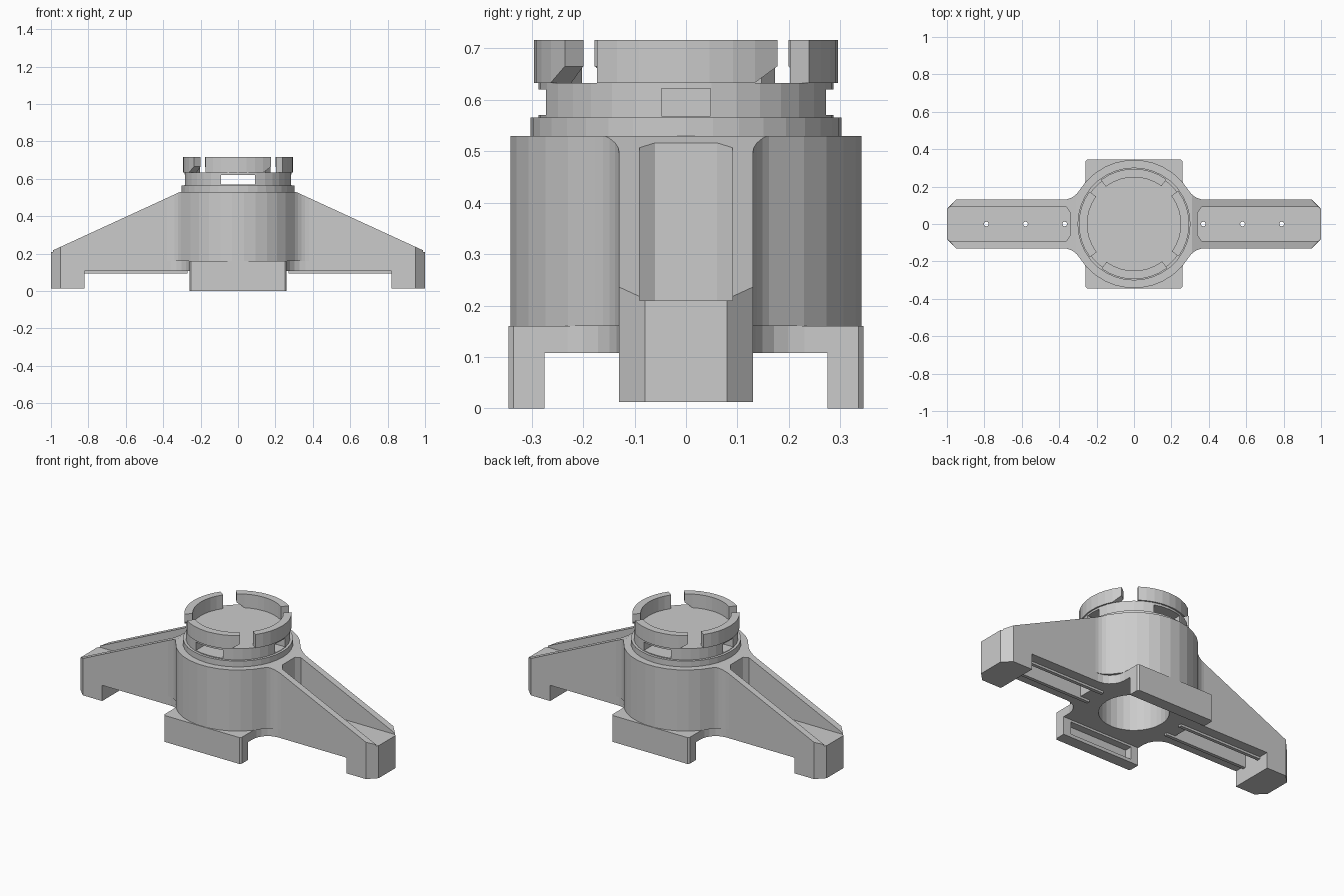
import bpy, bmesh
from math import sin, cos, radians, pi

if "Cube" in bpy.data.objects:
    bpy.data.objects.remove(bpy.data.objects["Cube"])


def mesh_object(name, bm):
    bmesh.ops.recalc_face_normals(bm, faces=bm.faces)
    me = bpy.data.meshes.new(name)
    bm.to_mesh(me)
    bm.free()
    ob = bpy.data.objects.new(name, me)
    bpy.context.collection.objects.link(ob)
    return ob


def prism(name, pts, lo, hi, axis="z"):
    """Extrude a 2D outline along z (xy points) or along y (xz points)."""
    bm = bmesh.new()
    place = (lambda p, t: (p[0], p[1], t)) if axis == "z" else (lambda p, t: (p[0], t, p[1]))
    a = [bm.verts.new(place(p, lo)) for p in pts]
    b = [bm.verts.new(place(p, hi)) for p in pts]
    bm.faces.new(a)
    bm.faces.new(b)
    n = len(pts)
    for i in range(n):
        j = (i + 1) % n
        bm.faces.new((a[i], a[j], b[j], b[i]))
    return mesh_object(name, bm)


def box(name, x, y, z):
    return prism(name, [(x[0], y[0]), (x[1], y[0]), (x[1], y[1]), (x[0], y[1])], z[0], z[1])


def arc(cx, cy, r, a0, a1, n):
    return [(cx + r * cos(radians(a0 + (a1 - a0) * i / n)),
             cy + r * sin(radians(a0 + (a1 - a0) * i / n))) for i in range(n + 1)]


def disc(name, r, lo, hi, n=36, cx=0, cy=0):
    return prism(name, arc(cx, cy, r, 0, 360, n)[:-1], lo, hi)


def four_way(q):
    """Mirror a first-quadrant outline into all four quadrants."""
    return (q + [(-x, y) for x, y in reversed(q)] + [(-x, -y) for x, y in q]
            + [(x, -y) for x, y in reversed(q)])


def carve(targets, tool, op="DIFFERENCE"):
    for ob in targets:
        m = ob.modifiers.new("carve", "BOOLEAN")
        m.operation, m.object, m.solver = op, tool, "EXACT"
        dg = bpy.context.evaluated_depsgraph_get()
        me = bpy.data.meshes.new_from_object(ob.evaluated_get(dg))
        ob.modifiers.clear()
        ob.data = me
    bpy.data.objects.remove(tool)


R = 0.343
tip = [(1, 0.08), (0.95, 0.13)]

# Drum and sloping arms: plan outline trimmed by the side profile
step = 58.7 / 5.5
drum_arc = arc(0, 0, R, 31.3 + step, 31.3 + 5 * step, 4)
body = prism("drum_with_arms", four_way(tip + arc(0.379, 0.23, 0.1, -90, -148.7, 5) + drum_arc), 0.16, 0.7)
side = [(-1.1, 0.1), (-1.1, 0.167), (-0.31, 0.53), (0.31, 0.53), (1.1, 0.167), (1.1, 0.1)]
carve([body], prism("trim", side, -0.6, 0.6, "y"), "INTERSECT")

# Base plate under the drum and arms
base = prism("base_plate", four_way(tip + arc(0.36, 0.23, 0.1, -90, -180, 5)
                                    + [(0.26, 0.335), (0.25, 0.345)]), 0.108, 0.16)

# Underside bore
carve([body, base], disc("bore", 0.19, 0, 0.5, 32))

for s in (-1, 1):
    # Top channel with chamfered inner corners
    ch = [(0.34, -0.06), (0.36, -0.09), (1.2, -0.09), (1.2, 0.09), (0.36, 0.09), (0.34, 0.06)]
    carve([body], prism("channel", [(s * x, y) for x, y in ch], 0.21, 0.8))
    # Underside groove
    carve([body, base], box("groove", sorted((s * 0.33, s * 0.82)), (-0.05, 0.05), (0.05, 0.175)))
    # Screw holes through the channel floor
    for x in (0.37, 0.58, 0.79):
        carve([body], disc("hole", 0.013, 0.1, 0.3, 8, s * x))
    for x in (-0.16, 0.16):
        carve([base], disc("hole", 0.012, 0, 0.159, 8, x, s * 0.315))
    # Foot at the arm tip
    foot = [(0.82, -0.13), (0.95, -0.13), (1, -0.08), (1, 0.08), (0.95, 0.13), (0.82, 0.13)]
    prism("arm_foot", [(s * x, y) for x, y in foot], 0.013, 0.108)
    # Thin rails beside the groove
    for y in (-1, 1):
        box("groove_rail", sorted((s * 0.27, s * 0.82)), sorted((y * 0.05, y * 0.07)), (0.095, 0.108))
    # Side leg with a pocket on the inner face
    leg = prism("side_leg", [(-0.26, s * 0.275), (0.26, s * 0.275), (0.26, s * 0.335),
                             (0.25, s * 0.345), (-0.25, s * 0.345), (-0.26, s * 0.335)], 0, 0.108)
    carve([leg], box("pocket", (-0.21, 0.21), sorted((s * 0.26, s * 0.32)), (0.02, 0.095)))

# Stepped collar with windows
disc("collar_step", 0.302, 0.53, 0.565)
collar = disc("collar", 0.287, 0.565, 0.633)
carve([collar], box("window", (-0.09, 0.09), (-0.5, 0.5), (0.57, 0.62)))
for s in (-1, 1):
    carve([collar], box("window", sorted((s * 0.22, s * 0.5)), (-0.048, 0.048), (0.568, 0.622)))

# Locking lugs around the top, undercut at one end
for k in range(4):
    bm = bmesh.new()
    rings = []
    for d in (-36, -27, -18, -9, 0, 9, 18, 27, 37):
        a = radians(d + 90 * k)
        low = 0.665 if d == 37 else 0.633
        rings.append([bm.verts.new((r * cos(a), r * sin(a), z)) for r, z in
                      ((0.25, low), (0.295, low), (0.295, 0.716), (0.25, 0.716))])
    for p, q in zip(rings, rings[1:]):
        for i in range(4):
            j = (i + 1) % 4
            bm.faces.new((p[i], p[j], q[j], q[i]))
    bm.faces.new(rings[0])
    bm.faces.new(rings[-1])
    mesh_object("locking_lug", bm)
